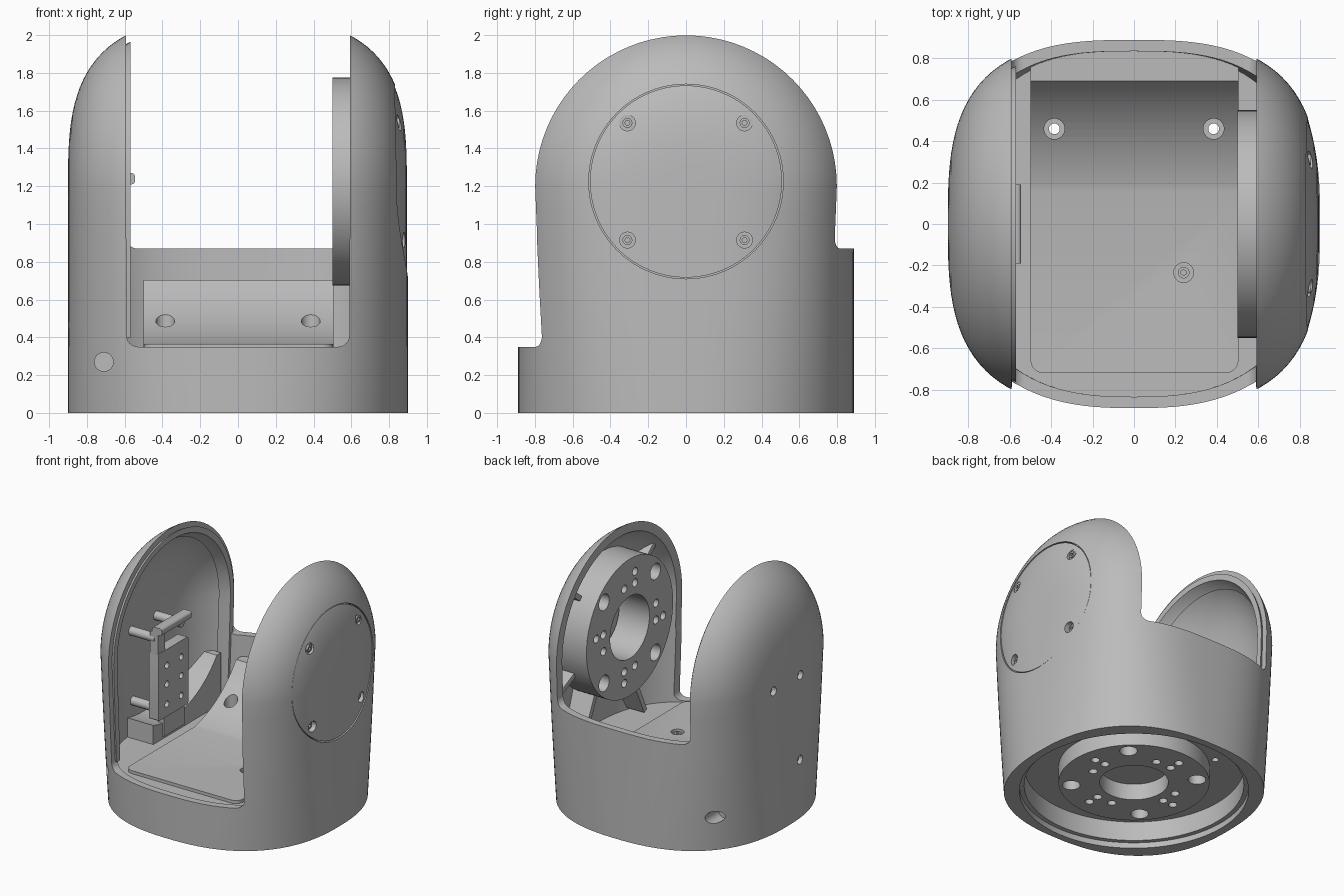
import bpy, bmesh
from math import sin, cos, pi, radians, sqrt
from mathutils import Matrix, Vector

if "Cube" in bpy.data.objects:
    bpy.data.objects.remove(bpy.data.objects["Cube"], do_unlink=True)

grey = bpy.data.materials.new("light grey")
grey.use_nodes = True
colour = (0.5, 0.5, 0.5, 1)
grey.diffuse_color = colour
grey.node_tree.nodes["Principled BSDF"].inputs["Base Color"].default_value = colour

AXLE = 1.225      # height of the tilt axle
GAP = 0.59        # half width of the fork opening
parts = []


def make(name, bm):
    bmesh.ops.recalc_face_normals(bm, faces=bm.faces)
    me = bpy.data.meshes.new(name)
    bm.to_mesh(me)
    bm.free()
    me.materials.append(grey)
    ob = bpy.data.objects.new(name, me)
    bpy.context.collection.objects.link(ob)
    return ob


def boolean(ob, tool, op="DIFFERENCE"):
    mod = ob.modifiers.new("cut", "BOOLEAN")
    mod.operation, mod.object, mod.solver = op, tool, "EXACT"
    deps = bpy.context.evaluated_depsgraph_get()
    me = bpy.data.meshes.new_from_object(ob.evaluated_get(deps))
    ob.modifiers.clear()
    ob.data = me
    bpy.data.objects.remove(tool, do_unlink=True)
    return ob


def shell(name, a, b, z0, steps=60):
    """Rounded-square column that ends in a dome turned about the x axis."""
    def ring(u):
        s, e = abs(u), 1.25
        t = pi / 2 * s ** e / (s ** e + (1 - s) ** e)
        pts = []
        for k in range(10):
            z = z0 + (1.2 - z0) * k / 9
            n = 2.4 + 0.65 * z / 1.2
            pts.append((a * sin(t) ** (2 / n), b * max(cos(t), 0) ** (2 / n), z))
        x, r, _ = pts[-1]
        dome = [(x, -r * cos(p * pi / 40), 1.2 + r * sin(p * pi / 40)) for p in range(1, 40)]
        front = [(px, -py, pz) for px, py, pz in pts]
        side = 1 if u > 0 else -1
        return [(side * px, py, pz) for px, py, pz in front + dome + pts[::-1]]
    bm = bmesh.new()
    rings = [[bm.verts.new(p) for p in ring(2 * i / steps - 1)] for i in range(steps + 1)]
    for r1, r2 in zip(rings, rings[1:]):
        for k in range(len(r1)):
            j = (k + 1) % len(r1)
            bm.faces.new((r1[k], r1[j], r2[j], r2[k]))
    bmesh.ops.remove_doubles(bm, verts=bm.verts, dist=0.0005)
    return make(name, bm)


def box(name, lo, hi, bevel=0, along=1):
    bm = bmesh.new()
    lo, hi = Vector(lo), Vector(hi)
    bmesh.ops.create_cube(bm, size=1, matrix=Matrix.Translation((lo + hi) / 2)
                          @ Matrix.Diagonal((*(hi - lo), 1)))
    if bevel:
        edges = [e for e in bm.edges
                 if abs((e.verts[0].co - e.verts[1].co)[along]) > 1e-4]
        bmesh.ops.bevel(bm, geom=edges, offset=bevel, segments=6, affect="EDGES", profile=0.5)
    return make(name, bm)


TURN = {"x": Matrix.Rotation(pi / 2, 4, "Y"), "y": Matrix.Rotation(pi / 2, 4, "X"),
        "z": Matrix.Identity(4)}


def rods(name, places, radius, length, axis, segments=24):
    bm = bmesh.new()
    for p in places:
        bmesh.ops.create_cone(bm, cap_ends=True, segments=segments, radius1=radius, radius2=radius,
                              depth=length, matrix=Matrix.Translation(p) @ TURN[axis])
    return make(name, bm)


def keep(*obs):
    parts.extend(obs)


# Outer housing: fork arms, back wall and base in one casting
ramp_holes = [(s * 0.385, 0.46, 0.5) for s in (-1, 1)]
body = shell("fork_housing", 0.9, 0.89, 0)
boolean(body, rods("side_holes", [(-0.9, y, z) for y, z in
                                  ((-0.17, 1.15), (0.17, 1.15), (-0.17, 0.47))], 0.035, 0.08, "x"))
boolean(body, rods("drain_holes", [(-0.71, y, 0.27) for y in (-0.65, 0.65)], 0.05, 0.24, "y"))
boolean(body, rods("floor_bores", [(x, y, 0.25) for x, y, _ in ramp_holes], 0.026, 0.7, "z"))
boolean(body, shell("cavity", 0.84, 0.835, 0.34))
boolean(body, box("back_cut", (-GAP - 0.003, -1.3, 0.87), (GAP + 0.003, 1.3, 2.5), 0.06))
boolean(body, box("front_cut", (-GAP, -1.3, 0.35), (GAP, 0.1, 1.6), 0.06))
for radius, top in ((0.8, 0.2), (0.835, 0.045)):
    boolean(body, rods("under", [(0, 0, top - 0.2)], radius, 0.4, "z", 96))
boolean(body, rods("cover_seat", [(0.85, 0, AXLE)], 0.515, 0.3, "x", 96))

# Round cover on the left arm with four recessed screws
corners = [(s * 0.31, AXLE + t * 0.31) for s in (-1, 1) for t in (-1, 1)]
cover = shell("axle_cover", 0.894, 0.889, 0)
boolean(cover, rods("disc", [(0.9, 0, AXLE)], 0.508, 0.24, "x", 96), "INTERSECT")
boolean(cover, rods("screw_wells", [(0.89, y, z) for y, z in corners], 0.042, 0.1, "x"))
screws = rods("cover_screws", [(0.84, y, z) for y, z in corners], 0.026, 0.03, "x")
boolean(screws, rods("sockets", [(0.855, y, z) for y, z in corners], 0.014, 0.03, "x", 6))
keep(body, cover, screws)

# Raised lip inside the right arm opening
lip = shell("right_arm_lip", 0.87, 0.85, 0.36)
boolean(lip, box("strip", (-0.64, -1, 0.4), (-0.57, 1, 2.2)), "INTERSECT")
boolean(lip, shell("lip_hollow", 0.84, 0.81, 0.2))
keep(lip)

# Sill under the round recess of the right arm
sill = box("right_arm_sill", (-0.87, -0.22, 0.3), (-0.6, 0.64, 0.75))
boolean(sill, rods("recess", [(-0.7, 0, 1.2)], 0.74, 0.6, "x", 96))
boolean(sill, shell("sill_fit", 0.86, 0.85, 0.2), "INTERSECT")
keep(sill)

# Floor plate that sweeps up at the back around the tilt axle
R = 0.85
profile = [(-0.72, 0.3), (-0.72, 0.365)]
profile += [(y, 1.2 - sqrt(R * R - y * y)) for y in [0.155 + 0.535 * i / 16 for i in range(17)]]
profile += [(0.9, profile[-1][1]), (0.9, 0.3)]
bm = bmesh.new()
face = bm.faces.new([bm.verts.new((-0.5, y, z)) for y, z in profile])
out = bmesh.ops.extrude_face_region(bm, geom=[face])
bmesh.ops.translate(bm, vec=(1.005, 0, 0), verts=[v for v in out["geom"] if isinstance(v, bmesh.types.BMVert)])
front = [e for e in bm.edges if all(v.co.y < -0.7 for v in e.verts)
         and abs(e.verts[0].co.z - e.verts[1].co.z) > 0.01]
bmesh.ops.bevel(bm, geom=front, offset=0.06, segments=5, affect="EDGES", profile=0.5)
floor = make("floor_plate", bm)
boolean(floor, shell("back_fit", 0.85, 0.84, 0.2), "INTERSECT")
boolean(floor, rods("ramp_wells", ramp_holes, 0.05, 0.2, "z"))
boolean(floor, rods("ramp_bores", ramp_holes, 0.026, 1.0, "z"))
boolean(floor, rods("floor_well", [(0.24, -0.235, 0.37)], 0.048, 0.06, "z"))
screw = rods("floor_screw", [(0.24, -0.235, 0.34)], 0.028, 0.03, "z")
boolean(screw, rods("socket", [(0.24, -0.235, 0.355)], 0.014, 0.03, "z", 6))
keep(floor, screw)


# Bored flange drums: one on the axle, one under the base
def drum(name, depth, matrix):
    ob = rods(name, [(0, 0, depth / 2)], 0.55, depth, "z", 96)
    boolean(ob, rods("bore", [(0, 0, depth / 2)], 0.25, depth * 2, "z", 48))
    boolean(ob, rods("large", [(0.46 * cos(a), 0.46 * sin(a), 0) for a in
                               [pi / 4 + i * pi / 2 for i in range(4)]], 0.065, 0.2, "z"))
    small = [(r * cos(i * pi / 2 + d), r * sin(i * pi / 2 + d), 0)
             for i in range(4) for r, d in ((0.34, -0.2), (0.34, 0.2), (0.43, 0.16))]
    boolean(ob, rods("small", small, 0.032, 0.2, "z", 16))
    ob.data.transform(matrix)
    return ob


base_drum = drum("base_drum", 0.16, Matrix.Translation((0, 0, 0.07)))
boolean(base_drum, rods("base_bores", ramp_holes, 0.026, 1.2, "z"))
keep(drum("axle_drum", 0.27, Matrix.Translation((0.5, 0, AXLE)) @ TURN["x"]), base_drum)

# Ribs between the axle drum and the left arm shell
for i, angle in enumerate((40, 140, 205, 245, 295, 335)):
    rib = box(f"arm_rib_{i + 1}", (0.64, 0.52, -0.02), (0.88, 0.95, 0.02))
    rib.data.transform(Matrix.Translation((0, 0, AXLE)) @ Matrix.Rotation(radians(angle), 4, "X"))
    keep(boolean(rib, shell("rib_fit", 0.87, 0.86, 0.3), "INTERSECT"))

# Sensor bracket on posts inside the right arm
bracket = box("bracket_block", (-0.66, -0.19, 0.52), (-0.575, 0.19, 1.06), 0.015, 0)
boolean(bracket, rods("bracket_holes", [(-0.575, y, z) for y in (-0.08, 0.1) for z in (0.62, 0.78, 0.93)],
                      0.025, 0.06, "x", 16))
foot = box("bracket_foot", (-0.64, -0.1, 0.36), (-0.59, 0.16, 0.54))
posts = rods("bracket_posts", [(-0.73, y, 1.17) for y in (-0.16, 0.16)], 0.035, 0.24, "x")
low_posts = rods("lower_posts", [(-0.74, y, 0.6) for y in (-0.14, 0.14)], 0.035, 0.22, "x")
arm = box("bracket_arm", (-0.65, -0.19, 1.03), (-0.58, -0.1, 1.23))
bar = box("bracket_bar", (-0.63, -0.19, 1.21), (-0.545, 0.19, 1.27), 0.02)
keep(bracket, foot, posts, low_posts, arm, bar)

# Smooth shading with crisp machined edges
bpy.ops.object.select_all(action="DESELECT")
for ob in parts:
    ob.select_set(True)
bpy.context.view_layer.objects.active = body
bpy.ops.object.shade_smooth_by_angle(angle=radians(30))
